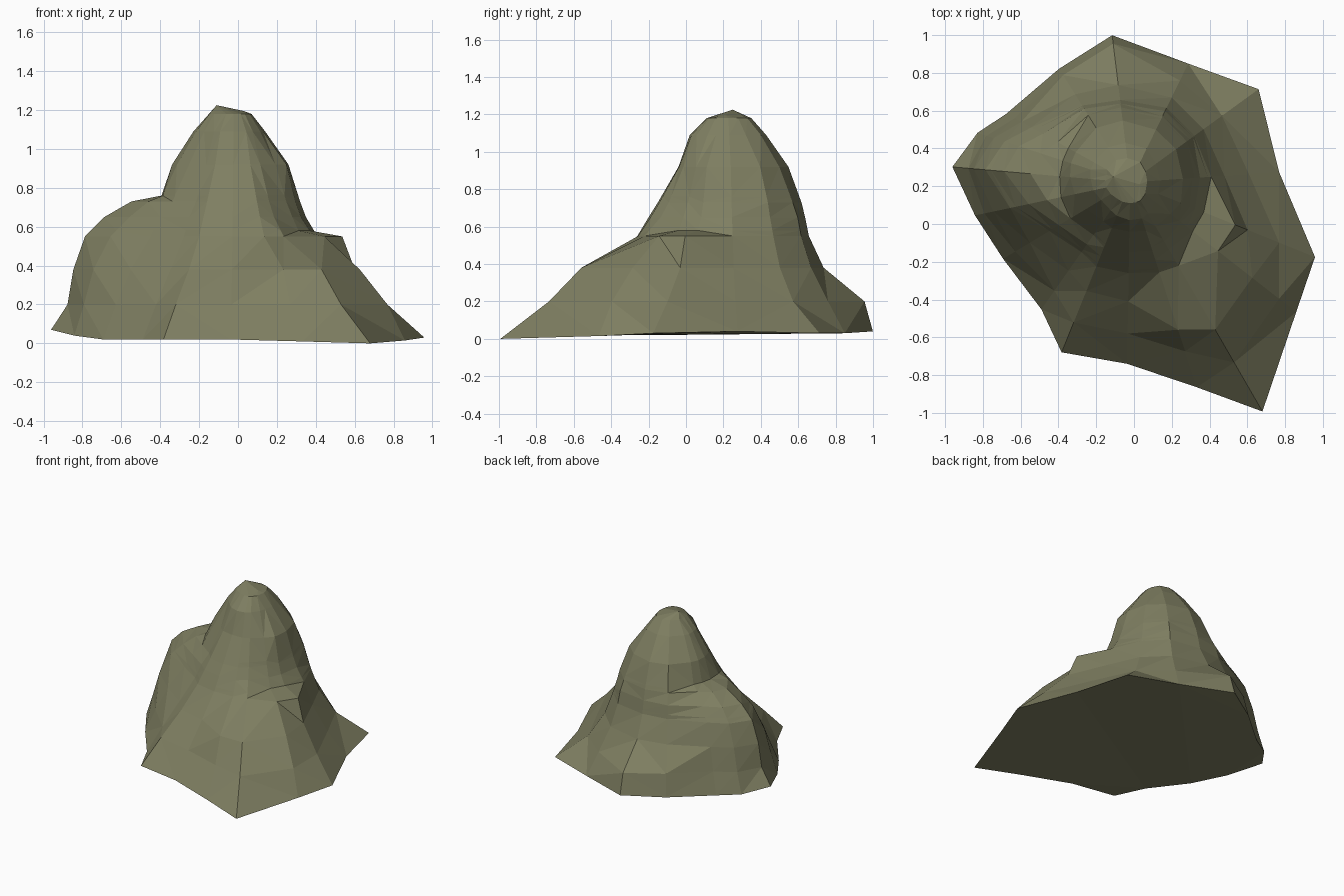
import bpy, bmesh
from math import cos, sin, radians

CX, CY = -0.02, 0.22          # axis of the main peak

# Ground outline: direction (degrees), distance from axis, height
outline = [(4, .79, .04), (36, .84, .03), (64, .70, .03), (97, .785, .04), (122, .71, .03),
           (151, .75, .03), (162, .85, .04), (175, .945, .07), (192, .84, .04), (211, .785, .02),
           (235, .82, .02), (248, .97, .02), (269, .96, .02), (288, 1.14, .01), (300, 1.40, 0),
           (322, 1.115, .015), (338, 1.055, .03)]
angles = [radians(a) for a, r, z in outline]

# Contour lines: height -> distance from axis in each direction
contours = {
    .20: [.63, .60, .60, .74, .67, .70, .80, .86, .79, .71, .70, .80, .80, .94, 1.10, 1.00, .85],
    .38: [.50, .48, .50, .52, .55, .66, .76, .83, .74, .62, .57, .62, .63, .82, .90, .82, .67],
    .55: [.43, .42, .44, .44, .48, .60, .70, .77, .65, .50, .45, .48, .48, .50, .51, .59, .60],
    .65: [.37, .39, .42, .42, .46, .53, .62, .67, .55, .44, .40, .42, .42, .43, .41, .38, .37],
    .73: [.34, .37, .39, .40, .42, .44, .50, .53, .45, .37, .34, .37, .37, .38, .36, .34, .34],
    .92: [.28, .30, .31, .33, .34, .33, .33, .32, .30, .27, .25, .26, .26, .27, .27, .27, .29],
    1.09: [.16, .17, .20, .21, .22, .22, .22, .21, .20, .18, .18, .19, .20, .20, .19, .17, .16],
    1.18: [.09, .10, .12, .13, .14, .14, .13, .13, .13, .12, .11, .11, .11, .11, .11, .10, .09],
}


def terrace(z, low, high, limit, spokes):
    """Extra contour where the peak wall rises from a flat shoulder."""
    t = (z - low) / (high - low)
    row = [a + t * (b - a) for a, b in zip(contours[low], contours[high])]
    contours[z] = [min(limit, r) if i in spokes else r for i, r in enumerate(row)]


terrace(.76, .73, .92, .375, (5, 6, 7, 8))      # left shoulder
terrace(.58, .55, .65, .42, (0, 15, 16))        # right ledge

bm = bmesh.new()


def ring(radii, heights):
    return [bm.verts.new((CX + r * cos(a), CY + r * sin(a), z))
            for a, r, z in zip(angles, radii, heights)]


# Slopes lofted from contour to contour
n = len(angles)
base = lower = ring([o[1] for o in outline], [o[2] for o in outline])
for z in sorted(contours):
    upper = ring(contours[z], [z] * n)
    for i in range(n):
        j = (i + 1) % n
        bm.faces.new((lower[i], lower[j], upper[j], upper[i]))
    lower = upper

# Summit with its high point to the left
summit = bm.verts.new((-.11, .25, 1.225))
saddle = bm.verts.new((.03, .21, 1.195))
for i in range(n):
    j = (i + 1) % n
    right = i < 2 or i >= 13
    bm.faces.new((lower[i], lower[j], saddle if right else summit))
bm.faces.new((lower[2], summit, saddle))
bm.faces.new((lower[13], saddle, summit))

# Underside
bm.faces.new(base[::-1])
bmesh.ops.triangulate(bm, faces=bm.faces[:])
bmesh.ops.recalc_face_normals(bm, faces=bm.faces[:])

mesh = bpy.data.meshes.new("mountain")
bm.to_mesh(mesh)
bm.free()
mountain = bpy.data.objects.new("mountain", mesh)
bpy.context.collection.objects.link(mountain)

# Olive rock
rock = bpy.data.materials.new("olive_rock")
rock.diffuse_color = (.21, .21, .12, 1)
mesh.materials.append(rock)
